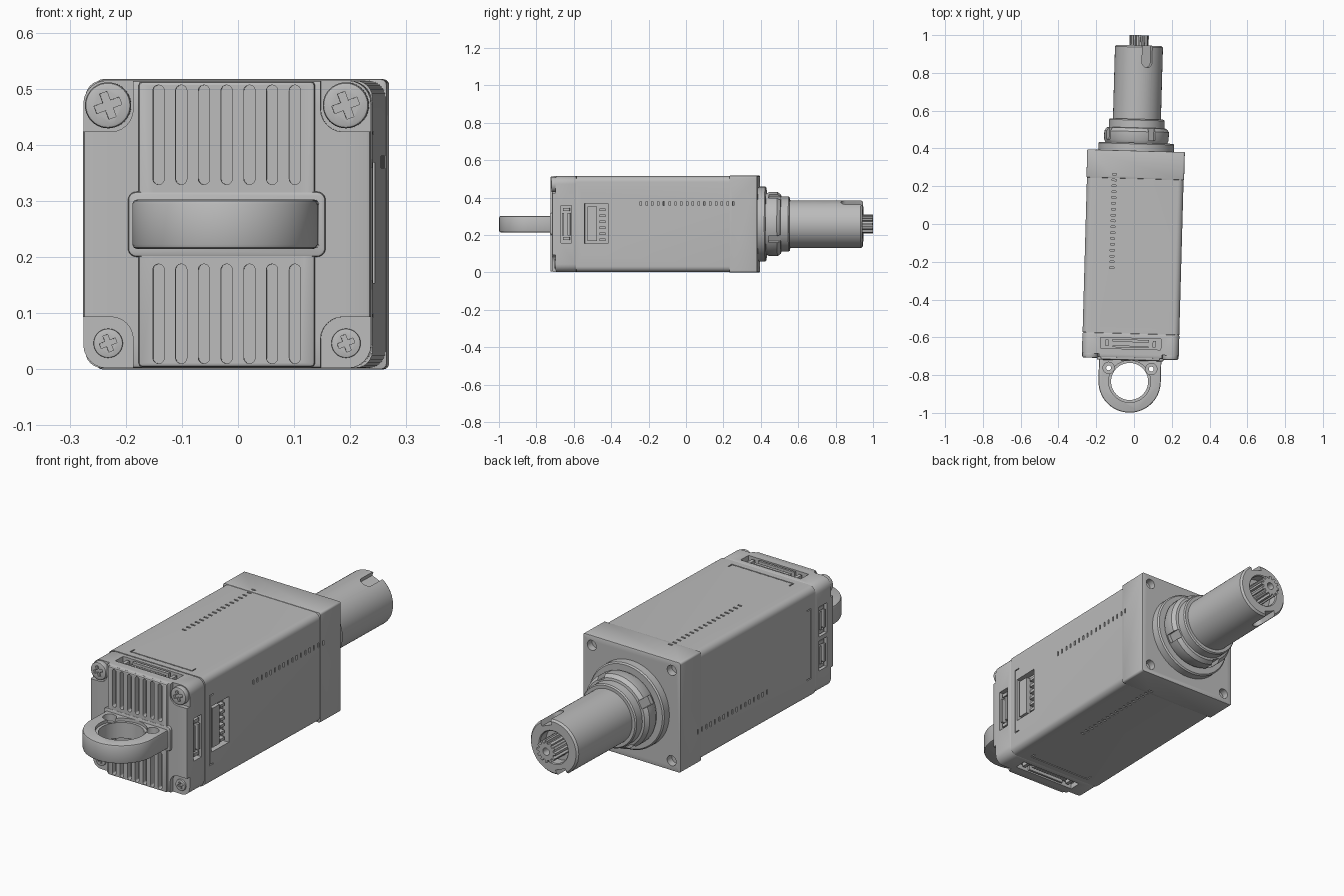
import bpy, bmesh, math
from mathutils import Matrix, Vector

if "Cube" in bpy.data.objects:
    bpy.data.objects.remove(bpy.data.objects["Cube"])

AXIS_Z, TILT, HALF = 0.2585, -0.028, 0.2565
FLAT = Matrix()                                   # extrude along z
ALONG = Matrix(((1, 0, 0, 0), (0, 0, 1, 0), (0, 1, 0, 0), (0, 0, 0, 1)))  # extrude along y
parts, cutters = [], []

grey = bpy.data.materials.new("housing grey")
grey.use_nodes = True
grey.diffuse_color = (0.5, 0.5, 0.5, 1)
grey.node_tree.nodes["Principled BSDF"].inputs["Base Color"].default_value = (0.5, 0.5, 0.5, 1)


def face_turn(k):
    """Turn about the long axis: 0 top, 1 left, 2 bottom, 3 right."""
    return Matrix.Rotation(k * math.pi / 2, 4, 'Y')


def rrect(x0, x1, y0, y1, r=0.0, n=6):
    if r == 0:
        return [(x0, y0), (x1, y0), (x1, y1), (x0, y1)]
    corners = [(x1 - r, y1 - r), (x0 + r, y1 - r), (x0 + r, y0 + r), (x1 - r, y0 + r)]
    return [(cx + r * math.cos((q + i / n) * math.pi / 2), cy + r * math.sin((q + i / n) * math.pi / 2))
            for q, (cx, cy) in enumerate(corners) for i in range(n + 1)]


def circle(cx, cy, r, n=40):
    return [(cx + r * math.cos(i * math.tau / n), cy + r * math.sin(i * math.tau / n)) for i in range(n)]


def prism(bm, pts, a, b, m=FLAT):
    low, high = [[bm.verts.new(m @ Vector((u, v, h))) for u, v in pts] for h in (a, b)]
    bm.faces.new(low)
    bm.faces.new(high)
    for i in range(len(pts)):
        j = (i + 1) % len(pts)
        bm.faces.new((low[i], low[j], high[j], high[i]))


def finish(name, bm, bevel=0.0, cutter=False):
    bmesh.ops.recalc_face_normals(bm, faces=bm.faces)
    me = bpy.data.meshes.new(name)
    bm.to_mesh(me)
    bm.free()
    me.materials.append(grey)
    ob = bpy.data.objects.new(name, me)
    bpy.context.scene.collection.objects.link(ob)
    ob.location.z, ob.rotation_euler.z = AXIS_Z, TILT
    (cutters if cutter else parts).append(ob)
    ob.hide_render = cutter
    if bevel:
        mod = ob.modifiers.new("soft_edges", 'BEVEL')
        mod.width, mod.segments, mod.limit_method = bevel, 2, 'ANGLE'
        mod.angle_limit = math.radians(50)
    return ob


def solid(name, prisms, bevel=0.0, cutter=False):
    bm = bmesh.new()
    for p in prisms:
        prism(bm, *p)
    return finish(name, bm, bevel, cutter)


def lathe(name, profile):
    bm = bmesh.new()
    vs = [bm.verts.new((r, y, 0)) for r, y in profile]
    es = [bm.edges.new(e) for e in zip(vs, vs[1:])]
    bmesh.ops.spin(bm, geom=vs + es, cent=(0, 0, 0), axis=(0, 1, 0), angle=math.tau, steps=64)
    bmesh.ops.remove_doubles(bm, verts=bm.verts, dist=1e-5)
    return finish(name, bm)


def cut(ob, cutter, overlap=False):
    mod = ob.modifiers.new("cut", 'BOOLEAN')
    mod.operation, mod.solver, mod.object = 'DIFFERENCE', 'EXACT', cutter
    mod.use_self = overlap


# Housing, rear flange and front cap
housing = solid("housing", [(rrect(-0.256, 0.256, -0.256, 0.256, 0.03), -0.58, 0.24, ALONG)])
flange = solid("rear_flange", [(rrect(-0.2585, 0.2585, -0.2585, 0.2585, 0.01), 0.24, 0.388, ALONG)], 0.003)
cap = solid("front_cap", [(rrect(-HALF, HALF, -HALF, HALF, 0.042), -0.71, -0.579, ALONG)], 0.008)

# Vent slits and bracket-shaped seams on all four sides
slits = []
for k in range(4):
    turn = face_turn(k)
    for i in range(17):
        y = -0.235 + i * 0.031
        slits.append((rrect(-0.122, -0.1, y - 0.004, y + 0.004), 0.235, 0.27, turn))
    s, t, w = 0.165, 0.005, 0.03
    seam = [(-s, -0.55), (s, -0.55), (s, -0.55 + w), (s - t, -0.55 + w),
            (s - t, -0.55 + t), (t - s, -0.55 + t), (t - s, -0.55 + w), (-s, -0.55 + w)]
    slits.append((seam, 0.249, 0.27, turn))
left = face_turn(1)
slits.append((rrect(-0.11, 0.105, -0.535, -0.41), 0.225, 0.27, left))
slit_cutter = solid("slit_cutter", slits, cutter=True)
cut(housing, slit_cutter)
cut(flange, slit_cutter)

# Side connector with pins
side = [(rrect(-0.095, 0.09, -0.52, -0.47), 0.22, 0.252, left)]
for i in range(6):
    u = -0.083 + i * 0.032
    side.append((rrect(u, u + 0.013, -0.455, -0.425), 0.22, 0.245, left))
solid("side_connector", side)

# Mounting holes on the rear flange
corners = [(sx * 0.212, sz * 0.212) for sx in (-1, 1) for sz in (-1, 1)]
cut(flange, solid("mount_hole_cutter", [(circle(x, z, 0.024, 24), 0.355, 0.42, ALONG) for x, z in corners],
                  cutter=True))

# Port pockets around the cap, with connectors inside
ports = [(0, -0.16, 0.16), (2, -0.16, 0.16), (1, -0.1, 0.1), (3, -0.15, -0.01), (3, 0.01, 0.15)]
pockets, inserts = [], []
for k, a, b in ports:
    pockets.append((rrect(a, b, -0.662, -0.605), 0.232, 0.28, face_turn(k)))
    mid, w = (a + b) / 2, (b - a) * 0.3
    inserts.append((rrect(mid - w, mid + w, -0.655, -0.645), 0.225, 0.254, face_turn(k)))
    inserts.append((rrect(mid - w, mid + w, -0.626, -0.612), 0.225, 0.254, face_turn(k)))
    for e in (-1, 1):
        x = mid + e * w * 1.3
        inserts.append((rrect(x - 0.008, x + 0.008, -0.65, -0.615), 0.225, 0.25, face_turn(k)))
cut(cap, solid("port_cutter", pockets, cutter=True))
solid("port_connectors", inserts)

# Recessed corners on the cap for the screws
recess = []
for sx in (-1, 1):
    for sz in (-1, 1):
        x, z = sorted((sx * 0.167, sx * 0.35)), sorted((sz * 0.165, sz * 0.35))
        recess.append((rrect(*x, *z, 0.04), -0.8, -0.69, ALONG))
cut(cap, solid("corner_cutter", recess, cutter=True))

# Ribbed heat sink on the front, its grooves running into the cap
ribs = solid("heat_sink", [(rrect(-0.157, 0.157, -0.254, 0.254), -0.721, -0.7, ALONG)], 0.006)
grooves = []
for i in range(-3, 4):
    for z in (sorted((s * 0.071, s * 0.248)) for s in (-1, 1)):
        grooves.append((rrect(i * 0.0405 - 0.01, i * 0.0405 + 0.01, *z, 0.0098), -0.75, -0.697, ALONG))
groove_cutter = solid("groove_cutter", grooves, cutter=True)
cut(ribs, groove_cutter)
cut(cap, groove_cutter)

# Cross-head screws
for i, (x, z) in enumerate(corners):
    r, front = (0.041, -0.714) if z > 0 else (0.026, -0.698)
    head = solid("cap_screw_%d" % (i + 1), [(circle(x, z, r), front, -0.68, ALONG)], 0.006 if z > 0 else 0.002)
    a, b = r * 0.58, r * 0.17
    plus = [(a, -b), (a, b), (b, b), (b, a), (-b, a), (-b, b), (-a, b), (-a, -b), (-b, -b), (-b, -a), (b, -a), (b, -b)]
    c, s = math.cos(0.35), math.sin(0.35)
    plus = [(x + u * c - v * s, z + u * s + v * c) for u, v in plus]
    cut(head, solid("cross_cutter", [(plus, front - 0.02, front + 0.012, ALONG)], cutter=True))

# Eyelet at the front, with its root and holes
eye_y = -0.834
arc = [(0.165 * math.cos(a), eye_y - 0.165 * math.sin(a)) for a in (i * math.pi / 32 for i in range(33))]
eyelet = solid("front_eyelet", [([(0.165, -0.7)] + arc + [(-0.165, -0.7)], -0.044, 0.044)], 0.008)
cut(eyelet, solid("bore_cutter", [(circle(0, eye_y, 0.098, 48), -0.1, 0.1)], cutter=True))
cut(eyelet, solid("eyelet_step_cutter", [(circle(0, eye_y, 0.111, 48), 0.03, 0.1)], cutter=True))
cut(eyelet, solid("eyelet_hole_cutter", [(circle(s * 0.113, -0.765, 0.03, 24), 0.012, 0.1) for s in (-1, 1)],
                  cutter=True))
cut(eyelet, solid("eyelet_pin_cutter", [(circle(s * 0.113, -0.765, 0.013, 20), -0.1, 0.09) for s in (-1, 1)],
                  cutter=True))
solid("eyelet_root", [(rrect(-0.176, 0.176, -0.058, 0.058, 0.015), -0.723, -0.7, ALONG)], 0.005)

# Stepped collar and output shaft
collar = lathe("collar", [(0, 0.37), (0.2, 0.37), (0.2, 0.424), (0.194, 0.43), (0.163, 0.43), (0.171, 0.445),
                          (0.171, 0.49), (0.158, 0.508), (0.147, 0.51), (0.147, 0.55), (0.142, 0.556), (0, 0.556)])
notches = [(rrect(-0.02, 0.02, 0.445, 0.52), 0.153, 0.2, Matrix.Rotation(0.5 + k * math.pi / 2, 4, 'Y'))
           for k in range(4)]
cut(collar, solid("notch_cutter", notches, cutter=True))
shaft = lathe("output_shaft", [(0, 0.54), (0.127, 0.54), (0.127, 0.937), (0.119, 0.946), (0.078, 0.946),
                               (0.074, 0.942), (0.074, 0.9), (0, 0.9)])
keys = [(rrect(-0.028, 0.028, 0.83, 1.05, 0.027), 0.1, 0.2, Matrix.Rotation(0.37 + k * math.pi, 4, 'Y'))
        for k in range(2)]
cut(shaft, solid("keyway_cutter", keys, cutter=True))

# Splined inner shaft
teeth = []
for i in range(12):
    for off, r in ((-0.3, 0.039), (-0.2, 0.051), (0.2, 0.051), (0.3, 0.039)):
        a = (i + off) * math.tau / 12
        teeth.append((r * math.cos(a), r * math.sin(a)))
spline = solid("splined_shaft", [(teeth, 0.88, 1.0, ALONG)])
cut(spline, solid("spline_bore_cutter", [(circle(0, 0, 0.017, 24), 0.96, 1.1, ALONG)], cutter=True))

# Bake the modifiers, drop the cutters and shade
bpy.context.view_layer.update()
deps = bpy.context.evaluated_depsgraph_get()
baked = [bpy.data.meshes.new_from_object(ob.evaluated_get(deps)) for ob in parts]
for ob, me in zip(parts, baked):
    ob.modifiers.clear()
    ob.data = me
for ob in cutters:
    bpy.data.objects.remove(ob)
bpy.ops.object.select_all(action='DESELECT')
for ob in parts:
    ob.select_set(True)
bpy.context.view_layer.objects.active = parts[0]
bpy.ops.object.shade_smooth_by_angle(angle=math.radians(32))
